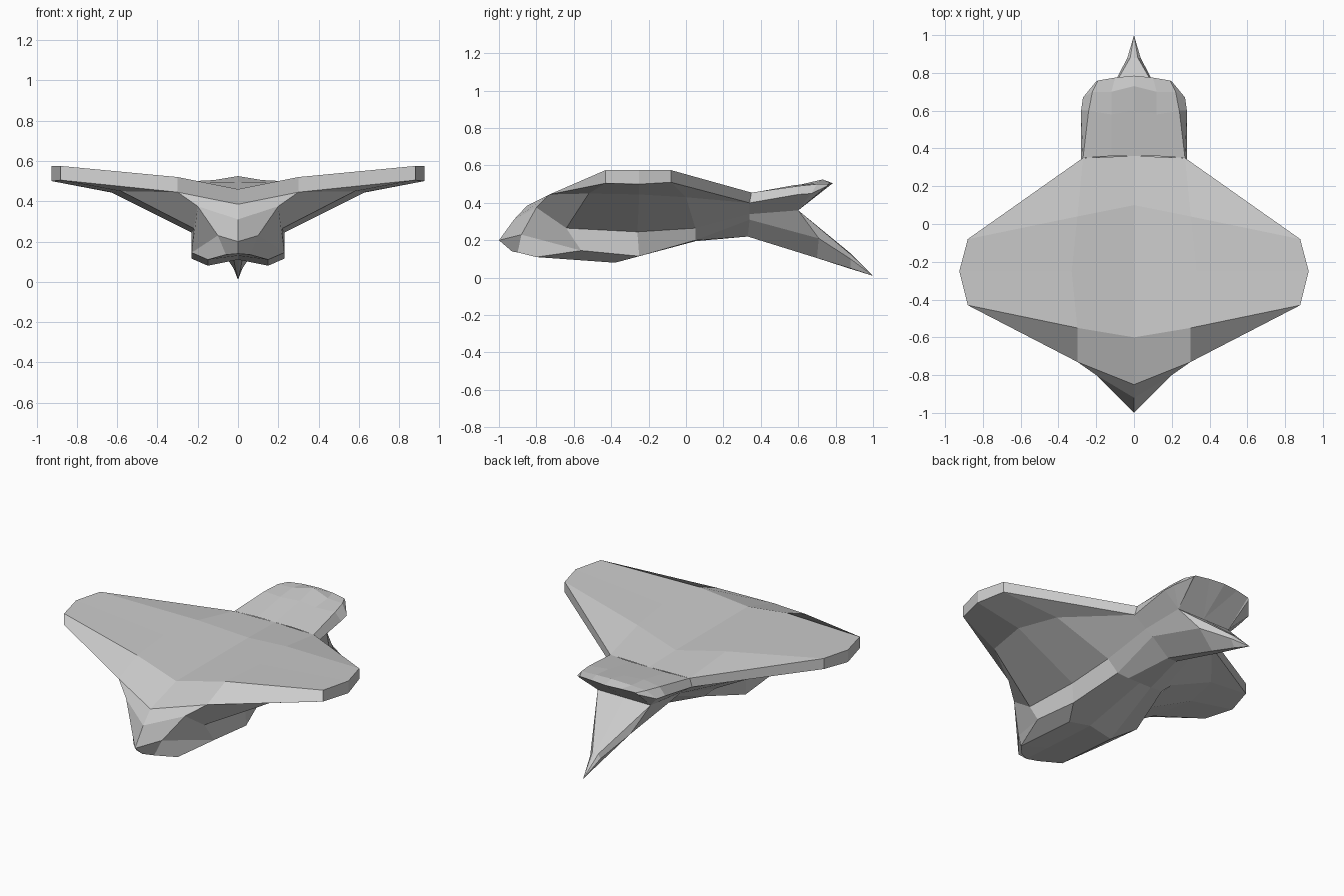
import bpy
import bmesh

default = bpy.data.objects.get("Cube")
if default:
    bpy.data.objects.remove(default, do_unlink=True)


def make_material(name, colour):
    mat = bpy.data.materials.new(name)
    mat.use_nodes = True
    mat.diffuse_color = colour
    mat.node_tree.nodes["Principled BSDF"].inputs["Base Color"].default_value = colour
    return mat


grey = make_material("hull grey", (.6, .6, .6, 1))


def loft(name, rows):
    """Bridge neighbouring rows of points, mirror across x and weld into one shell."""
    bm = bmesh.new()
    for sign in (1, -1):
        grid = [[bm.verts.new((sign * x, y, z)) for x, y, z in row] for row in rows]
        for upper, lower in zip(grid, grid[1:]):
            for i in range(len(upper) - 1):
                bm.faces.new((upper[i], upper[i + 1], lower[i + 1], lower[i]))
    bmesh.ops.remove_doubles(bm, verts=bm.verts, dist=.002)
    bmesh.ops.dissolve_degenerate(bm, edges=bm.edges, dist=.001)
    bmesh.ops.recalc_face_normals(bm, faces=bm.faces)
    mesh = bpy.data.meshes.new(name)
    bm.to_mesh(mesh)
    bm.free()
    mesh.materials.append(grey)
    obj = bpy.data.objects.new(name, mesh)
    bpy.context.collection.objects.link(obj)
    return obj


# Corners shared between neighbouring parts
deck_front = (0, -.85, .385)
deck_rear = (0, .36, .455)
brow = (.3, -.73, .445)
cheek = (.2, -.8, .375)
jaw = (.1, -.88, .23)
chin = (.06, -.9, .135)
tip_front = (.88, -.43, .505)
root_top = (.27, .35, .455)
root_low = (.28, .34, .4)
neck = (.2, .34, .34)
spine_side = (.15, .34, .31)
keel_side = (.03, .33, .22)
keel_end = (0, .33, .22)
throat = (.18, .6, .36)
throat_mid = (0, .6, .36)

# Rows run front to rear, from the deck centre line out to the tip and back under
shoulder = [cheek, (.22, -.64, .265), (.23, -.26, .245), (.23, .05, .265), neck]
wing_rows = [
    [deck_front, (0, -.6, .46), (0, -.25, .46), (0, .1, .46), deck_rear],
    [brow, (.3, -.55, .52), (.33, -.25, .52), (.3, .04, .51), root_top],
    [tip_front, (.88, -.43, .575), (.925, -.25, .575), (.88, -.08, .575), root_top],
    [tip_front, tip_front, (.925, -.25, .5), (.88, -.08, .51), root_low],
    [brow, (.58, -.52, .45), (.63, -.25, .445), (.56, 0, .43), root_low],
    shoulder,
]
loft("wing", wing_rows)

# Twin-ridged belly below the wing
belly_rows = [
    shoulder,
    [jaw, (.23, -.56, .145), (.23, -.25, .115), (.16, .05, .2), spine_side],
    [chin, (.15, -.8, .11), (.15, -.38, .08), (.08, .05, .195), keel_side],
    [(0, -.93, .14), (0, -.75, .13), (0, -.38, .11), (0, .05, .195), keel_end],
]
loft("belly", belly_rows)

# Nose panels closing the front
nose_rows = [
    [brow, cheek, jaw, chin],
    [deck_front, (0, -.92, .31), (0, -1, .2), (0, -.93, .14)],
]
loft("nose", nose_rows)

# Rear hood, from the deck back over the lip and under to the throat
hood_rows = [
    [deck_rear, (.12, .36, .455), root_top, root_low, neck],
    [(0, .6, .495), (.12, .58, .495), (.24, .6, .49), (.28, .6, .445), throat],
    [(0, .73, .525), (.12, .7, .505), (.22, .7, .5), (.27, .67, .45), throat],
    [(0, .785, .505), (.1, .775, .505), (.19, .76, .5), (.2, .755, .49), throat],
    [throat_mid, throat_mid, throat, throat, throat],
]
loft("rear_hood", hood_rows)

# Tail spike
tail_end = (0, 1, .01)
tail_rows = [
    [neck, neck, spine_side, keel_side, keel_end],
    [throat_mid, throat, (.12, .71, .21), (.02, .7, .105), (0, .7, .105)],
    [(0, .88, .13), (.02, .88, .125), (.035, .88, .1), (.01, .88, .05), (0, .88, .047)],
    [tail_end] * len(shoulder),
]
loft("tail_spike", tail_rows)
